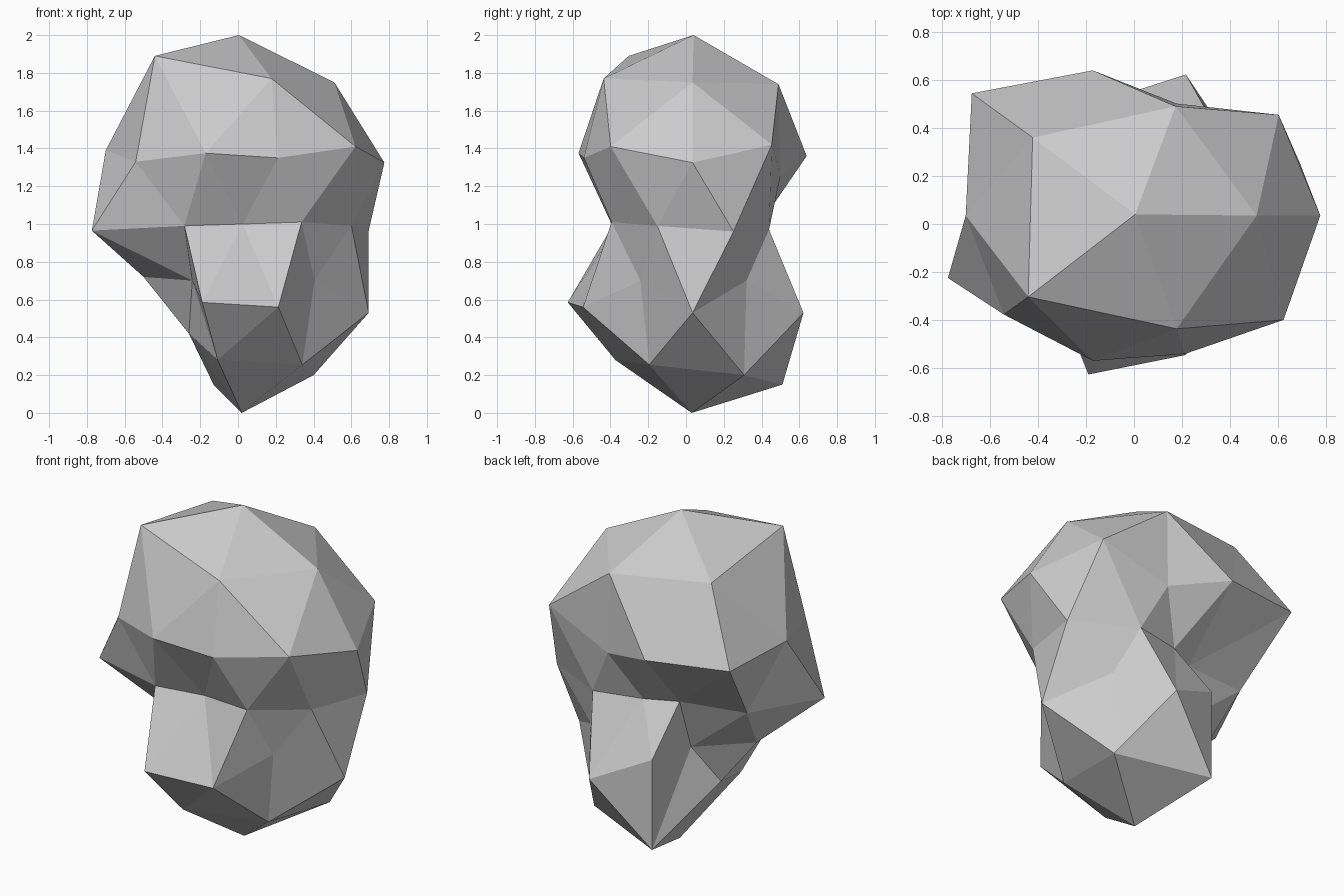
import bpy, bmesh, math

# Axis of the boulder
CX, CY = 0.025, 0.035

# Icosphere rings, keyed by unit height in percent:
# start angle in degrees, then (distance from axis, height) counter-clockwise
RINGS = {
    85: (0, [(.485, 1.75), (.478, 1.74), (.552, 1.79), (.575, 1.89), (.495, 1.77)]),
    53: (36, [(.713, 1.42), (.635, 1.36), (.725, 1.39), (.635, 1.375), (.738, 1.41)]),
    45: (0, [(.75, 1.325), (.49, 1.26), (.865, 1.39), (.70, 1.33), (.605, 1.35)]),
    0: (18, [(.70, .96), (.50, .97), (.34, .975), (.305, .97), (.625, .99),
             (.84, .965), (.525, .99), (.39, 1.0), (.53, 1.01), (.605, .99)]),
    -45: (36, [(.485, .70), (.50, .695), (.525, .72), (.695, .585), (.47, .70)]),
    -53: (0, [(.667, .53), (.617, .53), (.21, .645), (.33, .70), (.61, .56)]),
    -85: (36, [(.464, .20), (.50, .15), (.285, .42), (.43, .28), (.39, .255)]),
}

# Boulder: a coarse icosphere with uneven rings
bm = bmesh.new()
bmesh.ops.create_icosphere(bm, subdivisions=2, radius=1)
for v in bm.verts:
    level = round(v.co.z * 100)
    if abs(level) == 100:
        v.co = (0.005, 0.04, 2.0) if level > 0 else (0.02, 0.03, 0.0)
        continue
    start, ring = RINGS[level]
    n = len(ring)
    deg = math.degrees(math.atan2(v.co.y, v.co.x))
    i = round((deg - start) / (360 / n)) % n
    rho, z = ring[i]
    a = math.radians(deg)
    v.co = (CX + rho * math.cos(a), CY + rho * math.sin(a), z)
bm.normal_update()

mesh = bpy.data.meshes.new("boulder")
bm.to_mesh(mesh)
bm.free()
bpy.context.collection.objects.link(bpy.data.objects.new("boulder", mesh))
